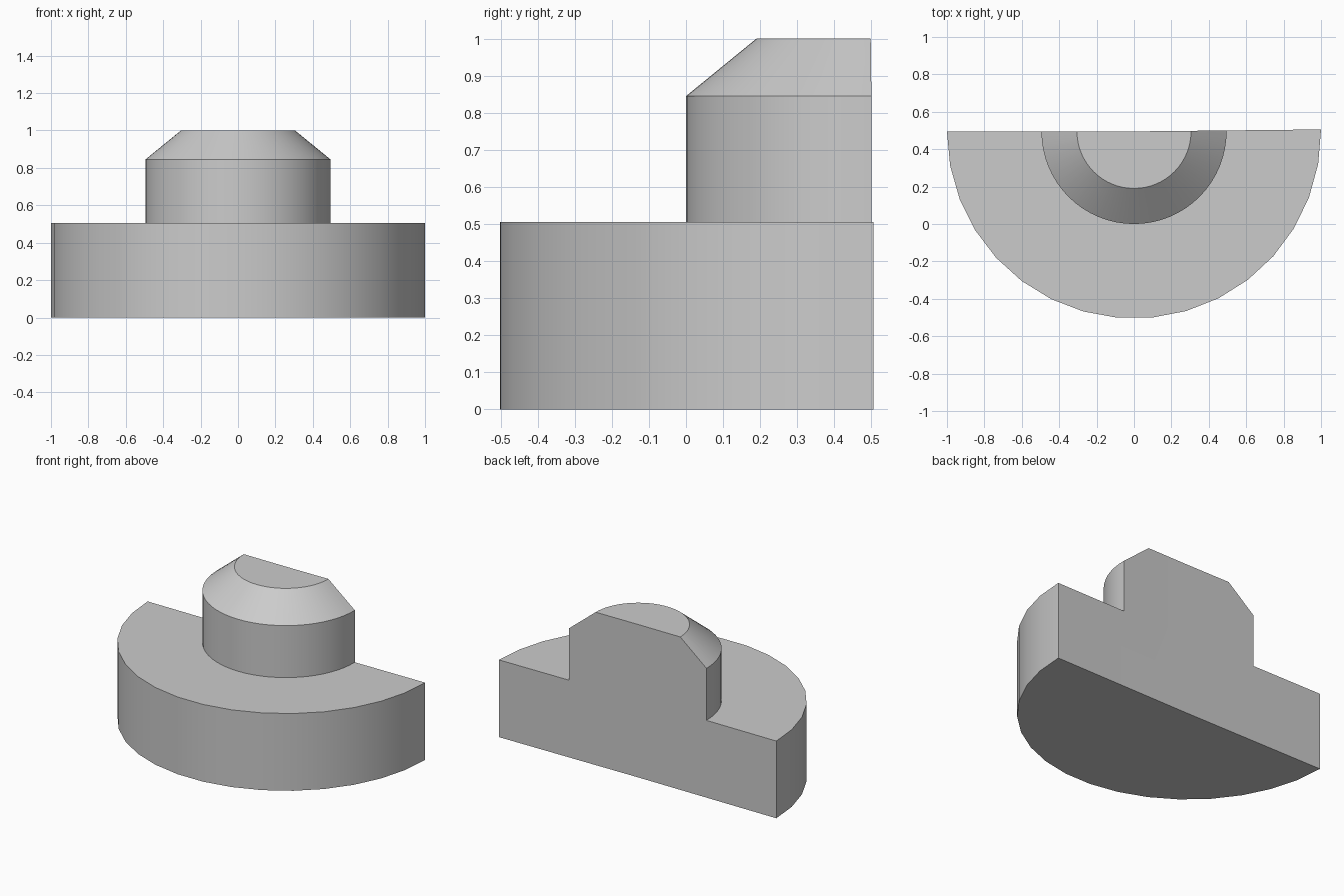
import bpy
import bmesh
import math

cube = bpy.data.objects.get("Cube")
if cube:
    bpy.data.objects.remove(cube, do_unlink=True)

CENTRE_Y = 0.495
START, END = math.radians(0.6), math.radians(-180)   # swept clockwise round the front

grey = bpy.data.materials.new("plain grey")
grey.use_nodes = True
colour = (0.6, 0.6, 0.6, 1)
grey.diffuse_color = colour
grey.node_tree.nodes["Principled BSDF"].inputs["Base Color"].default_value = colour

bm = bmesh.new()


def arc(radius, z, sides):
    """Row of points round the front half of a circle, right to left."""
    angles = [START + (END - START) * i / sides for i in range(sides + 1)]
    return [bm.verts.new((radius * math.cos(a), CENTRE_Y + radius * math.sin(a), z))
            for a in angles]


def wall(low, high):
    """Quads joining two arcs."""
    for i in range(len(low) - 1):
        bm.faces.new((low[i], low[i + 1], high[i + 1], high[i]))


# Broad half-round base
base_low, base_high = arc(1, 0, 17), arc(1, 0.505, 17)
wall(base_low, base_high)

# Half-round boss with a sloping shoulder
boss_low, boss_high = arc(0.495, 0.505, 32), arc(0.495, 0.845, 32)
cap = arc(0.305, 1, 32)
wall(boss_low, boss_high)
wall(boss_high, cap)

# Step between base and boss
bm.faces.new(base_high + boss_low[::-1])

# Floor, flat top and the two halves of the cut back, meeting on the axis
axis_low = bm.verts.new((0, CENTRE_Y, 0))
axis_high = bm.verts.new((0, CENTRE_Y, 1))
bm.faces.new(base_low + [axis_low])
bm.faces.new(cap + [axis_high])
for end in (0, -1):
    outline = [row[end] for row in (base_low, base_high, boss_low, boss_high, cap)]
    bm.faces.new(outline + [axis_high, axis_low])

bmesh.ops.recalc_face_normals(bm, faces=bm.faces)
mesh = bpy.data.meshes.new("stepped_half_round")
bm.to_mesh(mesh)
bm.free()
mesh.materials.append(grey)
body = bpy.data.objects.new("stepped_half_round", mesh)
bpy.context.collection.objects.link(body)

# Smooth curved walls, sharp corners
bpy.ops.object.select_all(action="DESELECT")
body.select_set(True)
bpy.context.view_layer.objects.active = body
bpy.ops.object.shade_smooth_by_angle(angle=math.radians(30))
